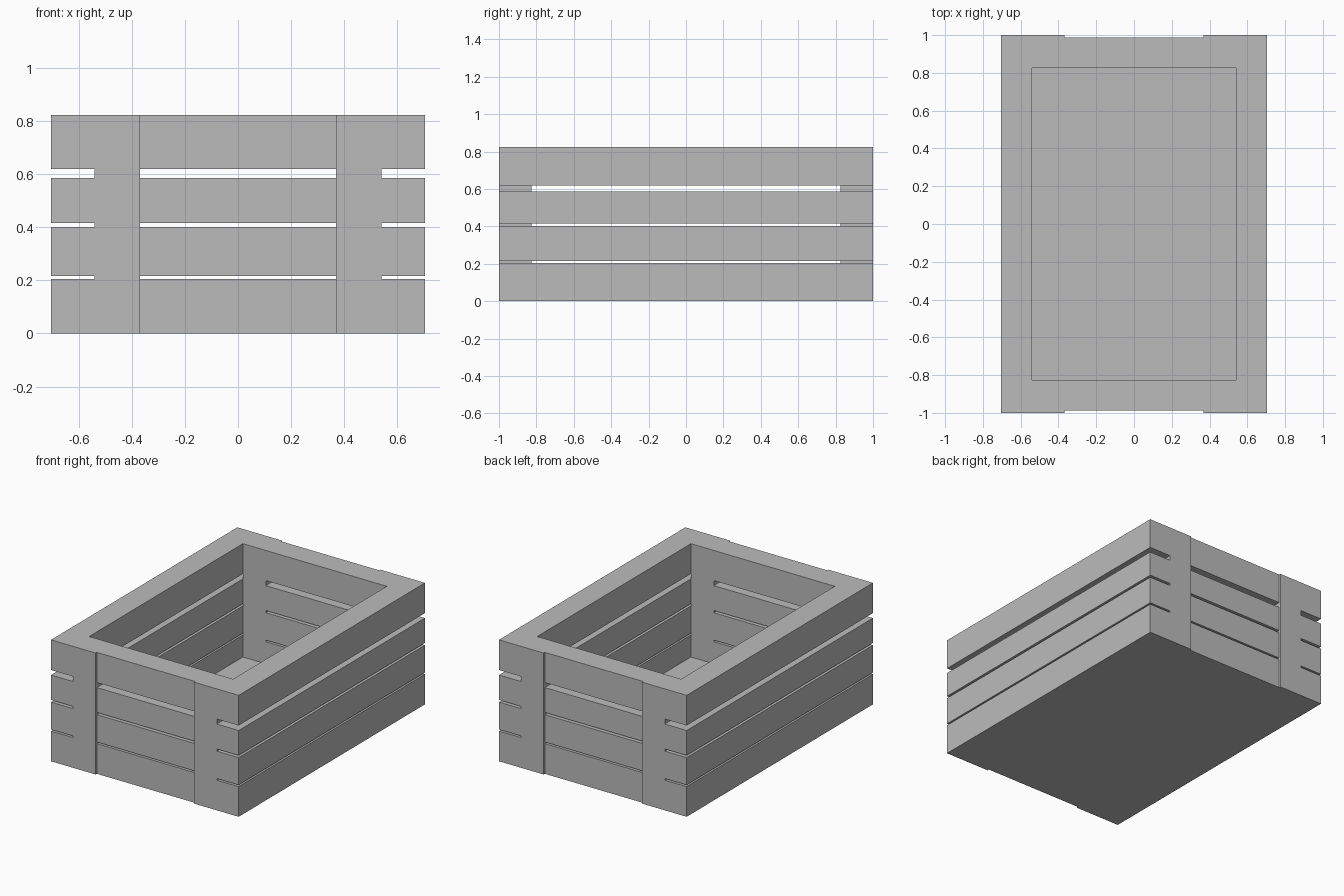
import bpy

cube = bpy.data.objects.get("Cube")
if cube:
    bpy.data.objects.remove(cube, do_unlink=True)

# One plain grey for the whole crate
grey = bpy.data.materials.new("plain_grey")
grey.use_nodes = True
colour = (0.5, 0.5, 0.5, 1)
grey.diffuse_color = colour
grey.node_tree.nodes["Principled BSDF"].inputs["Base Color"].default_value = colour

HALF_X, HALF_Y, HEIGHT = 0.705, 1.0, 0.825
INNER_X, INNER_Y = 0.541, 0.825
POST_X = 0.369        # inner edge of the corner posts
SLAT_Y = 0.988        # end slats sit slightly behind the posts
FLOOR = 0.055
ROWS = [(0, 0.205), (0.216, 0.402), (0.417, 0.586), (0.62, HEIGHT)]


def box(name, low, high):
    """Box spanning two opposite corners."""
    bpy.ops.mesh.primitive_cube_add(size=1)
    obj = bpy.context.object
    obj.name = name
    for v in obj.data.vertices:
        v.co = [h if c > 0 else l for c, l, h in zip(v.co, low, high)]
    obj.data.materials.append(grey)
    return obj


def span(side, inner, outer):
    """Range between two distances on one side of the centre."""
    return sorted((side * inner, side * outer))


# Floor panel between the walls
box("floor", (-INNER_X, -INNER_Y, 0), (INNER_X, INNER_Y, FLOOR))

for z0, z1 in ROWS:
    # Long side slats, running the full length
    for side, label in ((1, "left"), (-1, "right")):
        x0, x1 = span(side, INNER_X, HALF_X)
        box(label + "_slat", (x0, -HALF_Y, z0), (x1, HALF_Y, z1))
    # Short end slats between the posts
    for end, label in ((-1, "front"), (1, "back")):
        y0, y1 = span(end, INNER_Y, SLAT_Y)
        box(label + "_slat", (-POST_X, y0, z0), (POST_X, y1, z1))

# Corner posts
for end, end_label in ((-1, "front"), (1, "back")):
    for side, label in ((1, "left"), (-1, "right")):
        x0, x1 = span(side, POST_X, INNER_X)
        y0, y1 = span(end, INNER_Y, HALF_Y)
        box(f"{end_label}_{label}_post", (x0, y0, 0), (x1, y1, HEIGHT))
